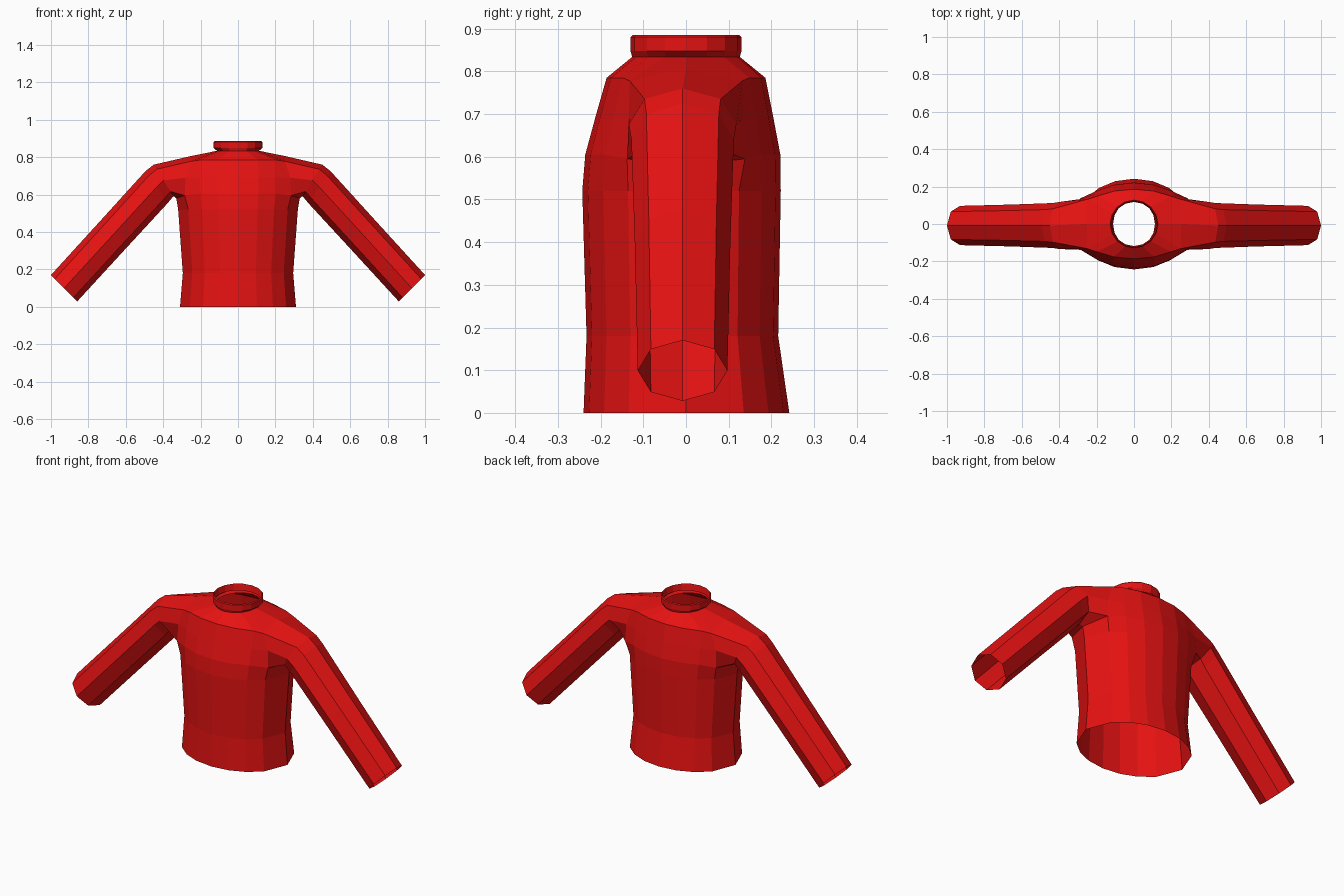
import bpy, bmesh
from math import sin, cos, pi, radians

cube = bpy.data.objects.get("Cube")
if cube:
    bpy.data.objects.remove(cube)

red = bpy.data.materials.new("knit red")
red.use_nodes = True
colour = (0.8, 0.006, 0.006, 1)
red.diffuse_color = colour
red.node_tree.nodes["Principled BSDF"].inputs["Base Color"].default_value = colour

bm = bmesh.new()

# Columns of the half body, from centre front round the side to centre back
BODY = [-90, -71, -53, -34, 0, 34, 53, 71, 90]
NECK = [-90 + 22.5 * i for i in range(9)]


def ring(z, half_width, front, back, angles):
    """Half an oval row, with its own front and back depth."""
    verts = []
    for a in angles:
        depth = front if a < 0 else back
        x = 0 if abs(a) == 90 else half_width * cos(radians(a))
        verts.append(bm.verts.new((x, depth * sin(radians(a)), z)))
    return verts


# Body: hem, waist, chest, armpit, upper chest and shoulder line
body = [ring(*row, BODY) for row in (
    (0, 0.31, 0.24, 0.242),
    (0.18, 0.295, 0.233, 0.216),
    (0.52, 0.32, 0.243, 0.222),
    (0.605, 0.335, 0.236, 0.221),
    (0.69, 0.335, 0.213, 0.205),
    (0.785, 0.33, 0.186, 0.186))]
ARMPIT, CHEST, SHOULDER = 3, 4, 5

# Neck: base, rolled collar, rim and inner lining
neck = [ring(z, r, d, d, NECK) for z, r, d in (
    (0.834, 0.112, 0.126), (0.848, 0.13, 0.13), (0.88, 0.13, 0.13),
    (0.885, 0.125, 0.125), (0.85, 0.118, 0.118))]

# Shape the armhole
body[ARMPIT][4].co = (0.33, 0, 0.58)
body[SHOULDER][4].co = (0.25, 0, 0.806)
for col, side in ((3, -1), (5, 1)):
    body[ARMPIT][col].co = (0.285, side * 0.138, 0.595)
    body[CHEST][col].co = (0.28, side * 0.134, 0.69)
    body[SHOULDER][col].co = (0.25, side * 0.132, 0.778)

# Skin body and neck, leaving the armhole open
rows = body + neck
for r in range(len(rows) - 1):
    for c in range(8):
        if r in (ARMPIT, CHEST) and c in (3, 4):
            continue
        bm.faces.new((rows[r][c], rows[r][c + 1], rows[r + 1][c + 1], rows[r + 1][c]))

# Sleeve: eight-sided rings from the armhole to the cuff
top, mid, low = body[SHOULDER], body[CHEST], body[ARMPIT]
previous = [top[4], top[5], mid[5], low[5], low[4], low[3], mid[3], top[3]]
for (tx, tz), (bx, bz), depth in (
        ((0.45, 0.76), (0.345, 0.592), 0.126),
        ((0.495, 0.725), (0.375, 0.555), 0.12),
        ((0.72, 0.477), (0.59, 0.322), 0.112),
        ((1.0, 0.17), (0.86, 0.028), 0.105)):
    current = []
    for k in range(8):
        t = (1 - cos(k * pi / 4)) / 2
        current.append(bm.verts.new((tx + (bx - tx) * t,
                                     depth * sin(k * pi / 4) - 0.008,
                                     tz + (bz - tz) * t)))
    for k in range(8):
        n = (k + 1) % 8
        bm.faces.new((previous[k], current[k], current[n], previous[n]))
    previous = current

mesh = bpy.data.meshes.new("sweater")
bm.to_mesh(mesh)
bm.free()
mesh.materials.append(red)
sweater = bpy.data.objects.new("sweater", mesh)
bpy.context.collection.objects.link(sweater)

# Other half
mirror = sweater.modifiers.new("mirror", "MIRROR")
mirror.use_axis[0] = True
mirror.use_clip = True
